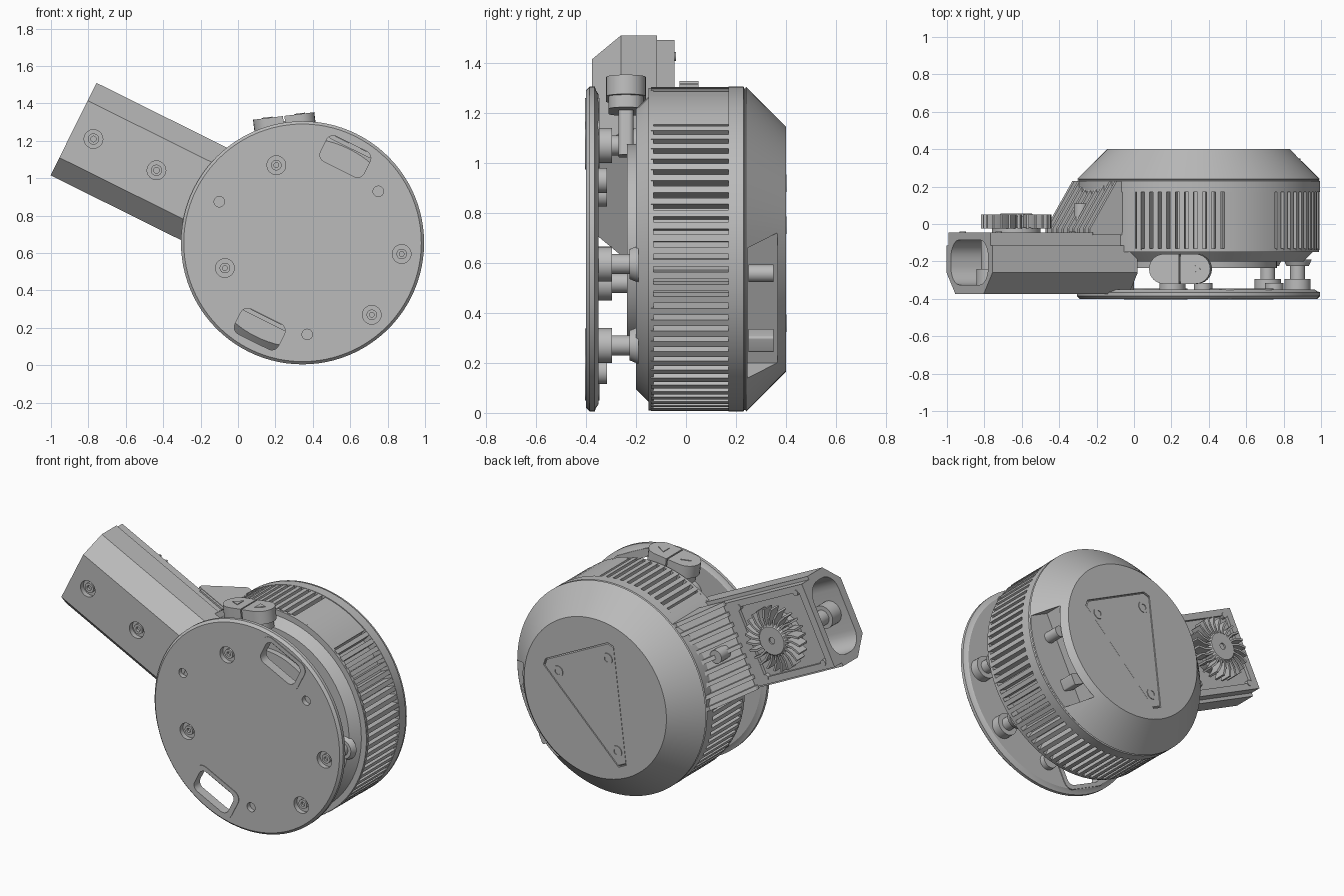
import bpy, bmesh
from math import sin, cos, pi, radians
from mathutils import Matrix, Vector

cube = bpy.data.objects.get("Cube")
if cube:
    bpy.data.objects.remove(cube)

grey = bpy.data.materials.new("neutral_grey")
grey.use_nodes = True
grey.diffuse_color = (0.5, 0.5, 0.5, 1)
grey.node_tree.nodes["Principled BSDF"].inputs["Base Color"].default_value = (0.5, 0.5, 0.5, 1)

# Working frame: drum axis along y through the origin, arm along -x, then tilted
FRAME = Matrix.Translation((0.345, 0, 0.655)) @ Matrix.Rotation(radians(26.4), 4, 'Y')
ALONG_X = Matrix(((0, 1, 0, 0), (1, 0, 0, 0), (0, 0, 1, 0), (0, 0, 0, 1)))
ALONG_Z = Matrix(((1, 0, 0, 0), (0, 0, 1, 0), (0, 1, 0, 0), (0, 0, 0, 1)))
ID = Matrix.Identity(4)
parts = []


def finish(name, bm, keep=True):
    bmesh.ops.remove_doubles(bm, verts=bm.verts, dist=1e-5)
    bmesh.ops.recalc_face_normals(bm, faces=bm.faces)
    me = bpy.data.meshes.new(name)
    bm.to_mesh(me)
    bm.free()
    me.materials.append(grey)
    ob = bpy.data.objects.new(name, me)
    bpy.context.collection.objects.link(ob)
    if keep:
        parts.append(ob)
    return ob


def add_prism(bm, pts, a, b, m=ID, s=1.0):
    """Extrude a 2D outline along y from a to b; s scales the far end."""
    near = [bm.verts.new(m @ Vector((p, a, q))) for p, q in pts]
    far = [bm.verts.new(m @ Vector((p * s, b, q * s))) for p, q in pts]
    n = len(pts)
    bm.faces.new(near)
    bm.faces.new(far[::-1])
    for i in range(n):
        j = (i + 1) % n
        bm.faces.new((near[i], near[j], far[j], far[i]))


def prism(name, pts, a, b, m=ID, s=1.0, keep=True):
    bm = bmesh.new()
    add_prism(bm, pts, a, b, m, s)
    return finish(name, bm, keep)


def circle(r, n=32):
    return [(r * cos(2 * pi * i / n), r * sin(2 * pi * i / n)) for i in range(n)]


def rounded(w, h, r, n=6):
    """Rounded rectangle with half sizes w, h."""
    pts = []
    for k, (sx, sy) in enumerate(((1, 1), (-1, 1), (-1, -1), (1, -1))):
        for i in range(n + 1):
            t = (k + i / n) * pi / 2
            pts.append((sx * (w - r) + r * cos(t), sy * (h - r) + r * sin(t)))
    return pts


def sector(a0, a1, r0, r1):
    n = max(1, int((a1 - a0) / 4))
    angs = [radians(a0 + (a1 - a0) * i / n) for i in range(n + 1)]
    return ([(r1 * cos(t), r1 * sin(t)) for t in angs] +
            [(r0 * cos(t), r0 * sin(t)) for t in reversed(angs)])


def lathe(name, profile, at=(0, 0), n=96, keep=True):
    """Revolve (radius, y) points about an axis along y."""
    bm = bmesh.new()
    vs = [bm.verts.new((at[0] + r, y, at[1])) for r, y in profile]
    es = [bm.edges.new(e) for e in zip(vs, vs[1:])]
    bmesh.ops.spin(bm, geom=vs + es, cent=(at[0], 0, at[1]), axis=(0, 1, 0),
                   angle=2 * pi, steps=n, use_duplicate=False)
    bmesh.ops.remove_doubles(bm, verts=bm.verts, dist=1e-5)
    return finish(name, bm, keep)


def cut(target, *cutters):
    for c in cutters:
        c.hide_render = True
        mod = target.modifiers.new("cut", 'BOOLEAN')
        mod.operation, mod.solver, mod.object = 'DIFFERENCE', 'EXACT', c
    dg = bpy.context.evaluated_depsgraph_get()
    me = bpy.data.meshes.new_from_object(target.evaluated_get(dg))
    target.modifiers.clear()
    target.data = me
    for c in cutters:
        bpy.data.objects.remove(c)


def at(x, z):
    return Matrix.Translation((x, 0, z))


def local(x, z):
    p = FRAME.inverted() @ Vector((x, 0, z))
    return p.x, p.z


def hole(x, z, r, a, b):
    return prism("cutter", circle(r), a, b, at(x, z), keep=False)


# Drum core with tapered back shell and side port recess
drum = lathe("drum_body", [(0, -0.2), (0.56, -0.2), (0.61, -0.15), (0.645, -0.15), (0.645, -0.13),
                           (0.59, -0.13), (0.59, 0.17), (0.65, 0.17), (0.65, 0.23), (0.643, 0.233),
                           (0.643, 0.238), (0.65, 0.24), (0.49, 0.4), (0, 0.4)])
triangle = [(-0.27, 0.26), (-0.24, 0.29), (0.24, 0.29), (0.27, 0.26), (0.03, -0.42), (-0.03, -0.42)]
port = [(0.44, -0.29), (0.7, -0.29), (0.7, 0.29), (0.44, 0.29)]
cut(drum, prism("cutter", triangle, 0.385, 0.5, keep=False),
    prism("cutter", port, 0.245, 0.365, keep=False))
prism("back_cover", triangle, 0.38, 0.397, s=0.975)
for x, z in ((-0.19, 0.2), (0.19, 0.2), (0, -0.33)):
    lathe("cover_screw", [(0.018, 0.39), (0.018, 0.401), (0.035, 0.401), (0.035, 0.39)], (x, z), 24)
prism("port_plug", circle(0.035, 20), 0.25, 0.35, at(0.5, 0.14))
prism("port_socket", rounded(0.04, 0.035, 0.01), 0.25, 0.35, at(0.5, -0.16))

# Cooling fins and plain panels around the drum
bm = bmesh.new()
for start, end in ((105, 148), (206, 437)):
    count = round((end - start) / 4.4)
    for i in range(count):
        a = start + (end - start) * (i + 0.5) / count
        add_prism(bm, sector(a - 1.2, a + 1.2, 0.57, 0.648), -0.14, 0.175)
finish("cooling_fins", bm)
prism("plain_panel", sector(77, 104, 0.57, 0.645), -0.14, 0.175)
prism("neck_panel", sector(148, 206, 0.57, 0.645), -0.14, 0.175)

# Front disc with slots and screw holes
disc = lathe("front_disc", [(0, -0.4), (0.635, -0.4), (0.65, -0.385), (0.65, -0.365),
                            (0.635, -0.36), (0.62, -0.35), (0, -0.35)])
big = [local(*p) for p in ((0.205, 1.07), (-0.07, 0.52), (0.875, 0.595), (0.715, 0.27))]
small = [local(*p) for p in ((-0.1, 0.875), (0.75, 0.93), (0.37, 0.165))]
cut(disc,
    *[prism("cutter", rounded(0.13, 0.075, 0.04), -0.5, -0.3, at(0, z), keep=False) for z in (0.515, -0.515)],
    *[hole(x, z, 0.05, -0.5, -0.37) for x, z in big],
    *[hole(x, z, 0.028, -0.5, -0.37) for x, z in small])
for z in (0.515, -0.515):
    rim = prism("slot_rim", rounded(0.16, 0.1, 0.05), -0.404, -0.345, at(0, z))
    cut(rim, prism("cutter", rounded(0.13, 0.075, 0.04), -0.5, -0.3, at(0, z), keep=False))
    prism("slot_lip", rounded(0.125, 0.012, 0.01), -0.375, -0.35, at(0, z + 0.062))

# Screws, standoffs and bosses in the gap
for x, z in big:
    lathe("disc_screw", [(0.013, -0.37), (0.013, -0.385), (0.028, -0.385), (0.028, -0.37)], (x, z), 20)
    lathe("standoff", [(0, -0.36), (0.07, -0.36), (0.07, -0.295), (0.04, -0.295), (0.04, -0.225),
                       (0.06, -0.225), (0.075, -0.19), (0, -0.19)], (x, z), 32)
for x, z in small:
    lathe("small_boss", [(0, -0.36), (0.05, -0.36), (0.05, -0.315), (0, -0.315)], (x, z), 24)
prism("inner_plate", circle(0.42, 64), -0.235, -0.19)

# Arm: chamfered housing with open end
END = -1.367
section = [(-0.375, -0.17), (-0.26, -0.276), (-0.115, -0.276), (-0.115, -0.255), (-0.045, -0.255)]
section += [(y, -z) for y, z in reversed(section)]
arm = prism("arm_housing", section, END, -0.5, ALONG_X)
bore = [(y - 0.205, z) for y, z in rounded(0.12, 0.225, 0.1)]
screws = [(-1.248, 0.0), (-0.872, 0.0)]
cut(arm, prism("cutter", bore, END - 0.1, -0.78, ALONG_X, keep=False),
    prism("cutter", rounded(0.235, 0.215, 0.01), -0.065, 0.1, at(-1.088, 0), keep=False),
    *[hole(x, z, 0.05, -0.5, -0.345) for x, z in screws])
for x, z in screws:
    lathe("arm_screw", [(0.015, -0.34), (0.015, -0.362), (0.03, -0.362), (0.03, -0.34)], (x, z), 20)
    lathe("arm_post", [(0, -0.34), (0.07, -0.34), (0.07, -0.24), (0.045, -0.24), (0.045, -0.08),
                       (0, -0.08)], (x, z), 32)
for x in (-1.3, -0.86):
    for z in (-0.215, 0.215):
        prism("plate_screw", circle(0.018, 16), -0.07, -0.04, at(x, z))

# Impeller on the back of the arm
HUB = at(-1.088, 0)
lathe("impeller_hub", [(0, -0.08), (0.1, -0.08), (0.1, 0.04), (0.085, 0.055), (0.02, 0.055),
                       (0.02, 0.045), (0, 0.045)], (-1.088, 0), 40)
bm = bmesh.new()
blade = [(0.09, -0.008), (0.14, -0.004), (0.188, 0.018), (0.184, 0.03), (0.135, 0.008), (0.09, 0.004)]
for i in range(24):
    add_prism(bm, blade, -0.025, 0.05, HUB @ Matrix.Rotation(2 * pi * i / 24, 4, 'Y'))
finish("impeller_blades", bm)
prism("impeller_base", circle(0.13, 40), -0.07, -0.02, HUB)

# Sloped ribbed neck joining arm and drum
slope = [(-0.76, -0.06), (-0.76, -0.04), (-0.6, 0.215), (-0.5, 0.215), (-0.5, -0.06)]
prism("neck_wedge", slope, -0.265, 0.265, ALONG_Z)
bm = bmesh.new()
for i in range(9):
    z = -0.256 + i * 0.064
    add_prism(bm, [(x - 0.02, y + 0.015) for x, y in slope], z - 0.012, z + 0.012, ALONG_Z)
finish("neck_ribs", bm)
prism("neck_screw", circle(0.04, 24), 0.02, 0.11, at(-0.7, 0))

# Two-way rocker button on top
TILT = FRAME.inverted() @ Matrix.Translation((0.245, -0.24, 1.325)) @ Matrix.Rotation(radians(-7), 4, 'Y')
half = [(0.004, -0.08)] + [(0.085 + 0.08 * cos(t), 0.08 * sin(t))
                           for t in [radians(a) for a in range(-90, 91, 15)]] + [(0.004, 0.08)]
for side in (-1, 1):
    m = TILT @ Matrix.Diagonal((side, 1, 1, 1)) @ ALONG_Z
    prism("rocker_half", half, -0.07, 0.008, m)
    prism("rocker_arrow", [(0.06, -0.03), (0.115, 0), (0.06, 0.03)], 0, 0.012, m)
prism("rocker_base", rounded(0.14, 0.07, 0.06), -0.12, -0.02, TILT @ ALONG_Z)
prism("rocker_stem", rounded(0.05, 0.03, 0.02), -0.3, -0.1, TILT @ ALONG_Z)

# Place the assembly and shade it
for ob in parts:
    ob.matrix_world = FRAME
    ob.select_set(True)
bpy.context.view_layer.objects.active = drum
bpy.ops.object.shade_smooth_by_angle(angle=radians(25))
